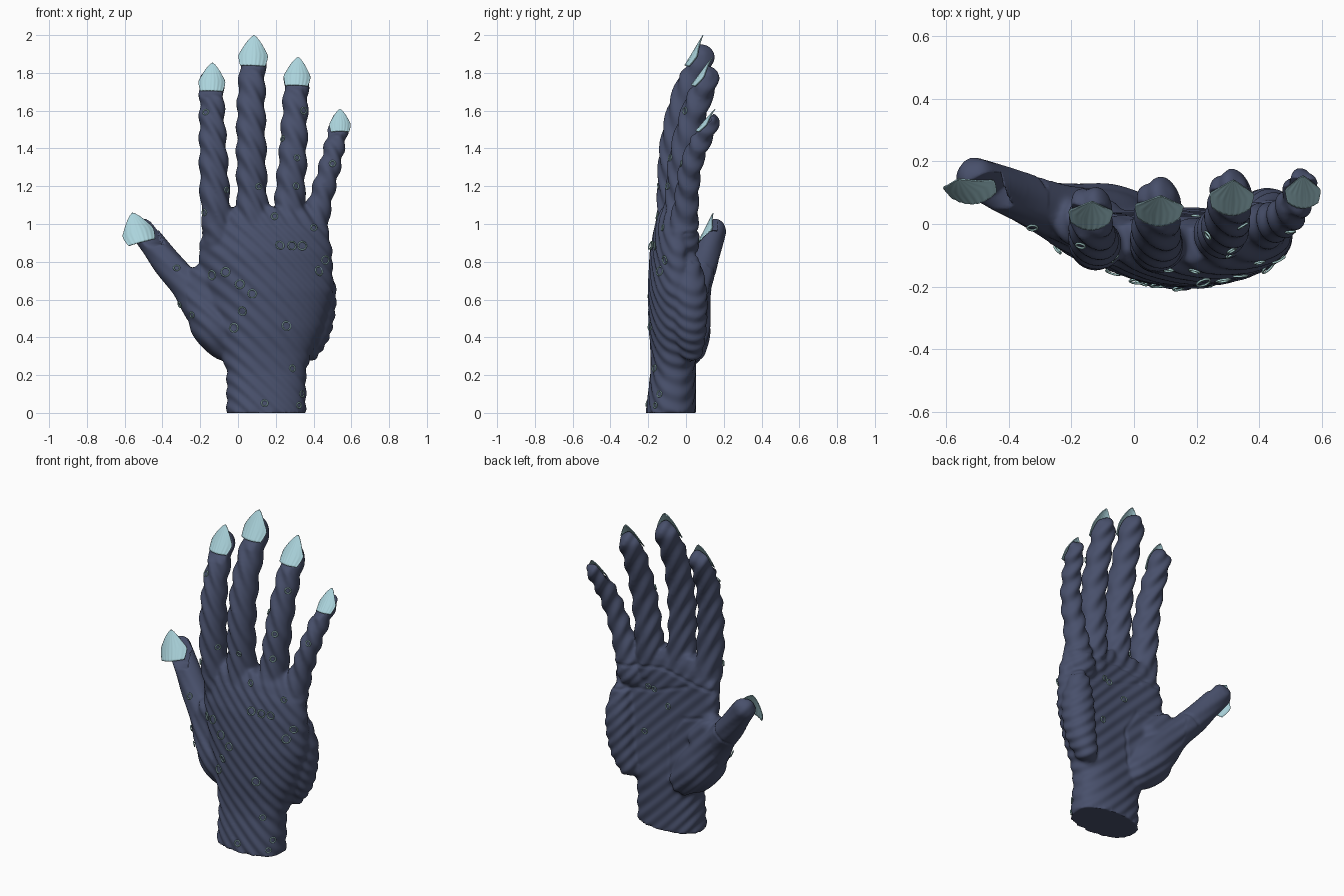
import bpy, bmesh, math, random
from mathutils import Vector, Matrix
from mathutils.bvhtree import BVHTree

if "Cube" in bpy.data.objects:
    bpy.data.objects.remove(bpy.data.objects["Cube"])

random.seed(4)


def material(name, rgb):
    m = bpy.data.materials.new(name)
    m.diffuse_color = (*rgb, 1)
    m.use_nodes = True
    m.node_tree.nodes["Principled BSDF"].inputs["Base Color"].default_value = m.diffuse_color
    return m


SKIN = material("slate blue skin", (0.065, 0.08, 0.148))
NAIL = material("pale aqua nail", (0.41, 0.66, 0.72))
RING = material("pale green ring", (0.40, 0.65, 0.63))


def make_object(name, bm, mat):
    bmesh.ops.recalc_face_normals(bm, faces=bm.faces)
    me = bpy.data.meshes.new(name)
    bm.to_mesh(me)
    bm.free()
    me.materials.append(mat)
    me.shade_smooth()
    ob = bpy.data.objects.new(name, me)
    bpy.context.collection.objects.link(ob)
    return ob


def spline(pts, t):
    """Catmull-Rom through points, t in 0..len-1."""
    i = min(int(t), len(pts) - 2)
    f = t - i
    p = [pts[max(0, min(len(pts) - 1, i + k))] for k in (-1, 0, 1, 2)]
    return [0.5 * (2 * b + (c - a) * f + (2 * a - 5 * b + 4 * c - d) * f * f
                   + (3 * b - a - 3 * c + d) * f ** 3) for a, b, c, d in zip(*p)]


def limb(bm, pts, steps=9):
    """Chain of overlapping balls along a path of (x, y, z, radius)."""
    n = (len(pts) - 1) * steps
    for k in range(n + 1):
        x, y, z, r = spline(pts, k / steps)
        bmesh.ops.create_icosphere(bm, subdivisions=3, radius=r,
                                   matrix=Matrix.Translation((x, y, z)))


def palm(bm, sections, n=48):
    """Loft of bowed ovals: z, x min, x max, y min, y max, bow."""
    rings = []
    for z, x0, x1, y0, y1, bow in sections:
        ring = []
        for k in range(n):
            a = 2 * math.pi * k / n
            c, s = math.cos(a), math.sin(a)
            u = math.copysign(abs(c) ** 0.85, c)
            v = math.copysign(abs(s) ** 0.85, s)
            bend = bow * u * u * (0.6 if u > 0 else 1)
            ring.append(bm.verts.new(((x0 + x1) / 2 + u * (x1 - x0) / 2,
                                      (y0 + y1) / 2 + v * (y1 - y0) / 2 + bend, z)))
        rings.append(ring)
    for a, b in zip(rings, rings[1:]):
        for k in range(n):
            bm.faces.new((a[k], a[(k + 1) % n], b[(k + 1) % n], b[k]))
    bm.faces.new(rings[0][::-1])
    bm.faces.new(rings[-1])


# rough hand: palm, fingers, thumb and the palm pads
bm = bmesh.new()
palm(bm, [(0, -0.06, 0.36, -0.21, 0.05, 0), (0.22, -0.06, 0.36, -0.185, 0.05, 0),
          (0.32, -0.09, 0.39, -0.185, 0.05, 0.02), (0.45, -0.13, 0.45, -0.195, 0.04, 0.05),
          (0.65, -0.18, 0.505, -0.20, 0.03, 0.07), (0.85, -0.21, 0.50, -0.19, 0.02, 0.07),
          (0.96, -0.19, 0.48, -0.17, 0.02, 0.06), (1.04, -0.15, 0.42, -0.15, 0.01, 0.05),
          (1.09, -0.10, 0.37, -0.12, -0.01, 0.04)])
LIMBS = [
    [(-0.10, -0.05, 0.93, .085), (-0.12, -0.065, 1.12, .08), (-0.13, -0.055, 1.35, .076),
     (-0.137, -0.02, 1.55, .069), (-0.14, 0.055, 1.75, .065)],
    [(0.09, -0.07, 0.93, .09), (0.075, -0.07, 1.15, .082), (0.07, -0.06, 1.4, .08),
     (0.07, -0.01, 1.65, .075), (0.08, 0.08, 1.88, .068)],
    [(0.27, -0.05, 0.93, .085), (0.275, -0.03, 1.15, .08), (0.29, -0.015, 1.35, .075),
     (0.30, 0.03, 1.55, .07), (0.31, 0.108, 1.77, .065)],
    [(0.38, -0.02, 0.9, .09), (0.43, 0.0, 1.1, .066), (0.49, 0.03, 1.32, .058),
     (0.54, 0.125, 1.54, .052)],
    [(-0.01, 0.01, 0.345, .095), (-0.10, 0.0, 0.44, .13), (-0.18, 0.015, 0.56, .112),
     (-0.265, 0.045, 0.67, .09), (-0.37, 0.09, 0.79, .079), (-0.505, 0.148, 0.965, .066)],
    [(-0.12, 0.0, 0.62, .09), (-0.19, 0.01, 0.71, .08)],
    [(0.37, 0.025, 0.335, .065), (0.41, 0.02, 0.45, .088), (0.43, 0.02, 0.63, .092),
     (0.42, 0.02, 0.78, .06)],
]
for pts in LIMBS:
    limb(bm, pts)
rough = make_object("rough_hand", bm, SKIN)

# fuse everything into one skin
mod = rough.modifiers.new("fuse", 'REMESH')
mod.mode = 'VOXEL'
mod.voxel_size = 0.0095
dg = bpy.context.evaluated_depsgraph_get()
fused = bpy.data.meshes.new_from_object(rough.evaluated_get(dg))
bpy.data.objects.remove(rough)
bm = bmesh.new()
bm.from_mesh(fused)
for _ in range(6):
    bmesh.ops.smooth_vert(bm, verts=[v for v in bm.verts if v.co.z > 0.012], factor=0.5,
                          use_axis_x=True, use_axis_y=True, use_axis_z=True)
bm.normal_update()

# palm creases as (x, z) paths
CREASES = [[(-0.2, 0.93), (0.15, 0.99), (0.48, 0.95)], [(0.47, 0.80), (0.2, 0.84), (-0.02, 0.92)],
           [(-0.2, 0.78), (0.0, 0.72), (0.09, 0.58), (0.08, 0.34)], [(-0.38, 0.70), (-0.28, 0.78)]]


def crease(p):
    best = 1.0
    q = Vector((p.x, p.z))
    for path in CREASES:
        for a, b in zip(path, path[1:]):
            a, b = Vector(a), Vector(b)
            t = max(0, min(1, (q - a).dot(b - a) / (b - a).length_squared))
            best = min(best, (q - a - (b - a) * t).length)
    return math.exp(-(best / 0.009) ** 2)


# slanted rope-like ridges over the whole skin, wider along the fingers
shift = []
for v in bm.verts:
    p, n = v.co, v.normal
    finger = max(0, min(1, (p.z - 0.95) / 0.15))
    zz = p.z if p.z < 1.0 else 1.0 + (p.z - 1.0) * 0.55
    wave = math.sin(75 * p.x + 25 * p.y + 75 * zz + 1.2 * math.sin(5 * p.z + 7 * p.x))
    amp = 0.0038 + 0.0022 * finger
    if p.x < -0.27:
        amp = 0.0015
    d = amp * wave
    if n.y > 0.2 and p.z < 1.05:
        d -= 0.006 * crease(p)
    shift.append(n * d)
for v, s in zip(bm.verts, shift):
    if v.co.z < 0.015:
        s.z = 0
    v.co += s
    v.co.z = max(0, v.co.z)


# nail placing: name, base, tip, half width
NAILS = [("index_nail", (-0.14, -0.015, 1.715), (-0.135, 0.07, 1.855), 0.071),
         ("middle_nail", (0.078, -0.002, 1.85), (0.085, 0.088, 2.0), 0.078),
         ("ring_finger_nail", (0.31, 0.033, 1.745), (0.318, 0.138, 1.885), 0.071),
         ("little_nail", (0.54, 0.055, 1.50), (0.54, 0.152, 1.61), 0.057),
         ("thumb_nail", (-0.51, 0.068, 0.915), (-0.56, 0.142, 1.06), 0.086)]


def frame(base, tip):
    base, up = Vector(base), Vector(tip) - Vector(base)
    side = Vector((1, 0, 0)) - up * (up.x / up.length_squared)
    side.normalize()
    back = up.cross(side).normalized()
    return base, up, side, back if back.y > 0 else -back


# press the fingertips flat behind each nail
for _, b, t, half in NAILS:
    base, up, side, back = frame(b, t)
    for v in bm.verts:
        q = v.co - base
        h, s = q.dot(up) / up.length_squared, q.dot(side)
        if -0.35 < h < 1.3 and abs(s) < half * 1.25:
            gap = 0.012 + 0.4 * s * s / half - q.dot(back)
            if 0 < gap < 0.12:
                v.co += back * gap * min(1, (h + 0.35) / 0.25)
hand = make_object("hand", bm, SKIN)
tree = BVHTree.FromPolygons([v.co for v in hand.data.vertices],
                            [tuple(p.vertices) for p in hand.data.polygons])


# pointed, fluted nails
def nail(name, b, t, half, nx=36, nz=16):
    base, up, side, back = frame(b, t)
    bm = bmesh.new()
    grid = []
    for j in range(nz + 1):
        t = j / nz
        w = half * (0.86 + 0.14 * math.sin(math.pi * t / 0.8) if t < 0.4
                    else max(0.01, ((1 - t) / 0.6) ** 0.75))
        row = []
        for i in range(nx + 1):
            u = 2 * i / nx - 1
            depth = 0.4 * half * (u * w / half) ** 2 + 0.0012 * math.cos(u * 22) * (1 - t)
            row.append(bm.verts.new(base + up * (t - 0.06 * (1 - u * u) * (1 - t))
                                    + side * u * w + back * depth))
        grid.append(row)
    for a, b in zip(grid, grid[1:]):
        for i in range(nx):
            bm.faces.new((a[i], a[i + 1], b[i + 1], b[i]))
    bmesh.ops.recalc_face_normals(bm, faces=bm.faces)
    bmesh.ops.solidify(bm, geom=bm.faces[:], thickness=0.005)
    make_object(name, bm, NAIL)


for spec in NAILS:
    nail(*spec)


# small thin rings scattered on the skin
def ring(bm, pos, normal, major, minor=0.0036, n=14, m=6):
    rot = normal.to_track_quat('Z', 'Y')
    g = []
    for i in range(n):
        a = 2 * math.pi * i / n
        g.append([bm.verts.new(pos + rot @ Vector((
            (major + minor * math.cos(b)) * math.cos(a),
            (major + minor * math.cos(b)) * math.sin(a), minor * math.sin(b))))
            for b in (2 * math.pi * j / m for j in range(m))])
    for i in range(n):
        for j in range(m):
            a, b = g[i], g[(i + 1) % n]
            bm.faces.new((a[j], b[j], b[(j + 1) % m], a[(j + 1) % m]))


FRONT = [(-.17, 1.59), (-.065, 1.18), (-.175, 1.06), (.11, 1.2), (.24, 1.45), (.31, 1.35),
         (.345, 1.6), (.305, 1.2), (.195, 1.04), (.5, 1.32), (.4, .98), (.22, .885),
         (.285, .885), (.34, .885), (.46, .81), (.425, .75), (-.135, .73), (-.065, .745),
         (.01, .68), (.075, .63), (.025, .54), (-.02, .45), (.255, .46), (.285, .235),
         (.14, .05), (.32, .04), (.335, .1), (-.325, .765), (-.305, .575), (-.24, .52)]
BACK = [(.2, .85), (.24, .86), (.1, .77), (.26, .58)]
bm = bmesh.new()
for pts, sign in ((FRONT, 1), (BACK, -1)):
    for x, z in pts:
        hit, nrm, _, _ = tree.ray_cast(Vector((x, -sign, z)), Vector((0, sign, 0)))
        if hit:
            big = sign > 0 and 0.4 < z < 0.9 and x > -0.2
            ring(bm, hit + nrm * 0.006, nrm, (0.021 if big else 0.014) + random.uniform(0, 0.003))
make_object("skin_rings", bm, RING)
